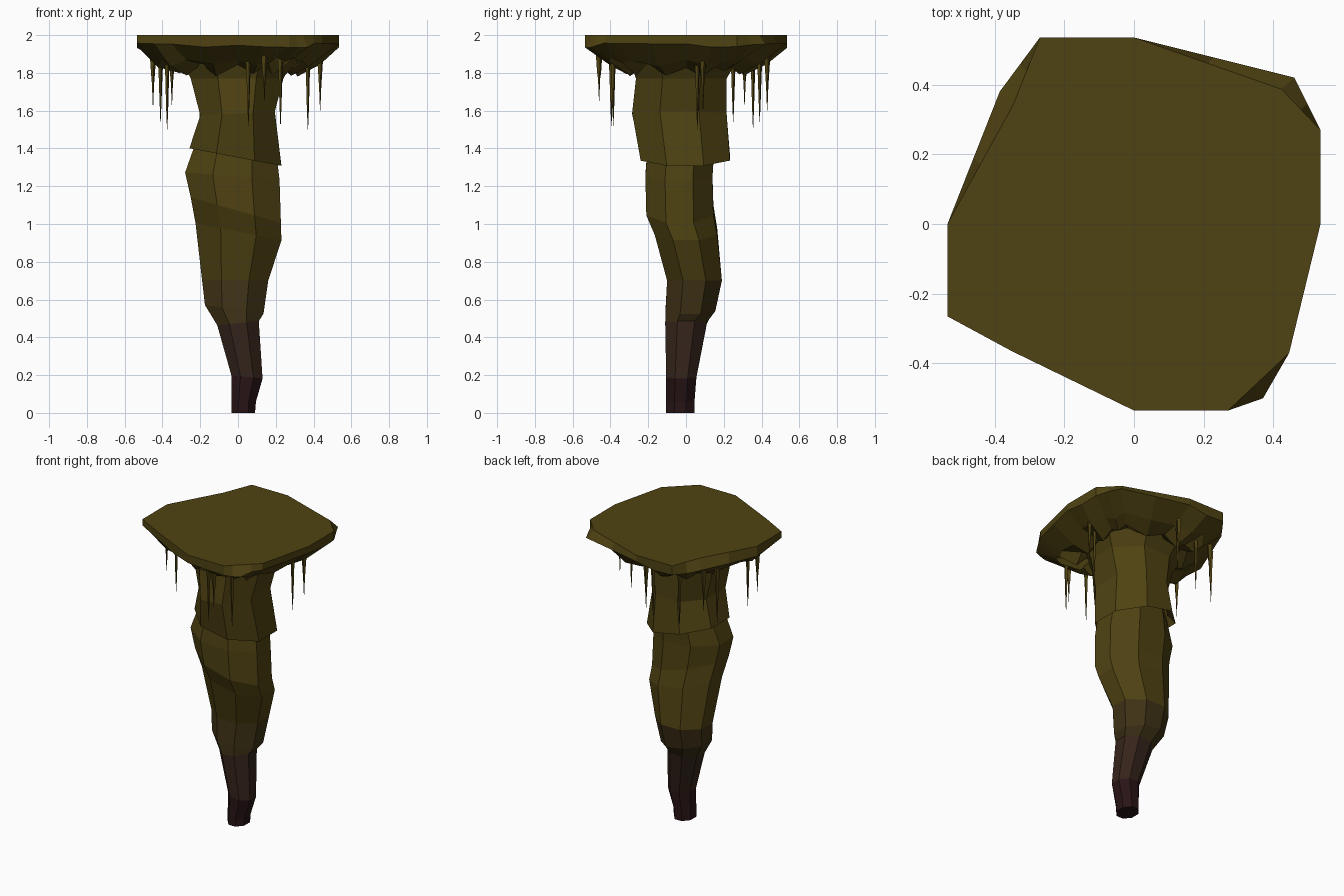
import bpy, math, random

if "Cube" in bpy.data.objects:
    bpy.data.objects.remove(bpy.data.objects["Cube"])
random.seed(4)


def material(name, rgb):
    m = bpy.data.materials.new(name)
    m.diffuse_color = (*rgb, 1)
    m.use_nodes = True
    m.node_tree.nodes["Principled BSDF"].inputs["Base Color"].default_value = m.diffuse_color
    return m


top_m = material("moss", (0.078, 0.055, 0.006))
tones = [(0.24, material("root_dark", (0.022, 0.007, 0.008))),
         (0.50, material("root_brown", (0.035, 0.017, 0.010))),
         (0.72, material("bark_brown", (0.050, 0.032, 0.008))),
         (9.0, top_m)]


def loft(name, rings, cap_start=True, cap_end=True):
    """Skin a list of equal-length vertex rings, coloured by height."""
    n = len(rings[0])
    verts = [v for r in rings for v in r]
    faces = []
    for i in range(len(rings) - 1):
        for k in range(n):
            a, b = i * n + k, i * n + (k + 1) % n
            faces.append((a, b, b + n, a + n))
    if cap_start:
        faces.append(tuple(reversed(range(n))))
    if cap_end:
        faces.append(tuple(range(len(verts) - n, len(verts))))
    me = bpy.data.meshes.new(name)
    me.from_pydata(verts, [], faces)
    for _, m in tones:
        me.materials.append(m)
    for p in me.polygons:
        p.material_index = next(i for i, t in enumerate(tones) if p.center.z < t[0])
    me.update()
    ob = bpy.data.objects.new(name, me)
    bpy.context.collection.objects.link(ob)
    return ob


def ring(z, x0, x1, y0, y1, tilt=0.0, n=8):
    """Octagon filling the given extents; tilt slopes it along x."""
    c = math.cos(math.pi / n)
    out = []
    for k in range(n):
        a = 2 * math.pi * (k + 0.5) / n
        x = (x0 + x1) / 2 + (x1 - x0) / 2 * math.cos(a) / c
        y = (y0 + y1) / 2 + (y1 - y0) / 2 * math.sin(a) / c
        out.append((x, y, z + tilt * x))
    return out


# Tapering crooked lower stalk
loft("lower_stalk", [ring(*r) for r in [
    (0.00, -0.035, 0.09, -0.105, 0.045),
    (0.06, -0.035, 0.095, -0.105, 0.045),
    (0.195, -0.035, 0.13, -0.105, 0.055, -0.1),
    (0.475, -0.11, 0.11, -0.11, 0.11, 0.1),
    (0.545, -0.175, 0.135, -0.108, 0.155, -0.15),
    (0.70, -0.19, 0.16, -0.10, 0.19),
    (0.96, -0.225, 0.23, -0.165, 0.165, -0.2),
    (1.07, -0.25, 0.227, -0.21, 0.145, -0.28),
    (1.25, -0.28, 0.22, -0.215, 0.14, -0.08),
    (1.40, -0.235, 0.20, -0.205, 0.15),
    (1.60, -0.17, 0.17, -0.19, 0.15)]])

# Flared sleeve overlapping the stalk, hollow underneath
loft("upper_sleeve", [ring(*r) for r in [
    (1.46, -0.22, 0.20, -0.21, 0.17),
    (1.352, -0.257, 0.23, -0.24, 0.232, -0.19),
    (1.585, -0.20, 0.195, -0.285, 0.215, 0.05),
    (1.77, -0.25, 0.24, -0.265, 0.215),
    (1.90, -0.32, 0.31, -0.31, 0.29)]], cap_start=False)

# Wide flat cap with a ragged underside
outline = [(-0.27, 0.535), (-0.385, 0.38), (-0.535, 0), (-0.535, -0.265),
           (-0.35, -0.365), (0, -0.535), (0.27, -0.535), (0.37, -0.5),
           (0.445, -0.37), (0.535, 0), (0.535, 0.27), (0.46, 0.42), (0, 0.535)]
inset = {1: 0.9, 7: 0.93, 11: 0.92}
rim, top = [], []
for i, (x, y) in enumerate(outline):
    s = inset.get(i, 1.0)
    j = (i + 1) % len(outline)
    t = inset.get(j, 1.0)
    u, v = outline[j]
    rim += [(x, y), ((x + u) / 2, (y + v) / 2)]
    top += [(x * s, y * s, 2.0), ((x * s + u * t) / 2, (y * s + v * t) / 2, 2.0)]
edge = [(x, y, 1.95 + random.uniform(-0.02, 0.01)) for x, y in rim]
shoulder, teeth, hollow = [], [], []
for i, (x, y) in enumerate(rim):
    low = i % 2
    s = 0.77 + random.uniform(-0.04, 0.04)
    shoulder.append((x * s, y * s, (1.84 if low else 1.87) + random.uniform(-0.01, 0.02)))
    s = (0.62 if low else 0.57) + random.uniform(-0.05, 0.05)
    teeth.append((x * s, y * s, (1.79 if low else 1.835) + random.uniform(-0.01, 0.02)))
    hollow.append((x * 0.44, y * 0.44, 1.87))
loft("cap", [top, edge, shoulder, teeth, hollow][::-1])

# Hanging thin spikes: x, y, tip height
spikes = [(-0.45, -0.126, 1.62), (-0.375, -0.13, 1.50), (-0.41, 0.25, 1.54),
          (-0.35, 0.31, 1.63), (-0.20, 0.355, 1.51), (-0.025, 0.39, 1.54),
          (0.00, 0.43, 1.60), (0.37, 0.06, 1.50), (0.435, 0.09, 1.60),
          (0.055, -0.395, 1.52), (0.225, -0.385, 1.52), (0.14, -0.46, 1.65)]
for i, (x, y, tip) in enumerate(spikes):
    rings = []
    for z, r in [(tip, 0.001), (tip + 0.12, 0.006), (1.80, 0.011), (1.90, 0.018)]:
        rings.append([(x + r * math.cos(a), y + r * math.sin(a), z)
                      for a in (0.3, 1.87, 3.44, 5.01)])
    loft(f"spike_{i + 1}", rings)
